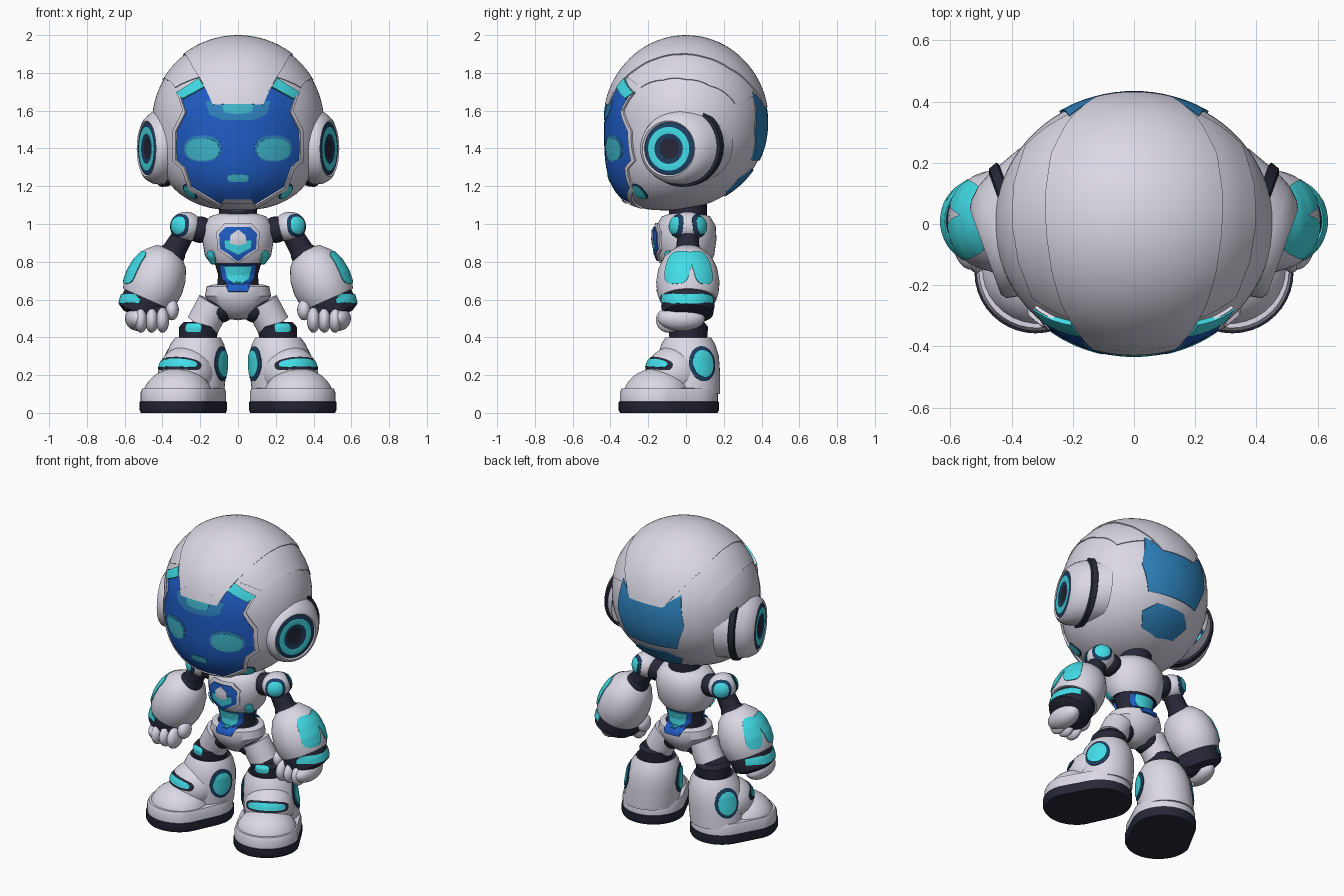
import bpy, bmesh
from math import sin, cos, pi, radians, sqrt, ceil
from mathutils import Vector, Matrix
from mathutils.bvhtree import BVHTree

cube = bpy.data.objects.get("Cube")
if cube:
    bpy.data.objects.remove(cube)


def material(name, *rgb):
    m = bpy.data.materials.new(name)
    m.use_nodes = True
    m.diffuse_color = (*rgb, 1)
    m.node_tree.nodes["Principled BSDF"].inputs["Base Color"].default_value = (*rgb, 1)
    return m


WHITE = material("shell white", 0.71, 0.69, 0.79)
DARK = material("rubber dark", 0.02, 0.02, 0.04)
NAVY = material("navy trim", 0.012, 0.05, 0.12)
BLUE = material("visor blue", 0.014, 0.11, 0.56)
SKY = material("panel blue", 0.028, 0.23, 0.52)
CYAN = material("light cyan", 0.055, 0.72, 0.8)
TEAL = material("display teal", 0.05, 0.47, 0.6)
I = Matrix.Identity(4)
UP = Vector((0, 0, 1))


def finish(name, bm, mats):
    """Make an object with soft shading and sharp creases; return its surface tree."""
    bmesh.ops.remove_doubles(bm, verts=bm.verts, dist=1e-5)
    bmesh.ops.recalc_face_normals(bm, faces=bm.faces)
    for f in bm.faces:
        f.smooth = True
    for e in bm.edges:
        e.smooth = len(e.link_faces) != 2 or e.calc_face_angle() < 0.7
    tree = BVHTree.FromBMesh(bm)
    mesh = bpy.data.meshes.new(name)
    bm.to_mesh(mesh)
    bm.free()
    for m in mats:
        mesh.materials.append(m)
    bpy.context.collection.objects.link(bpy.data.objects.new(name, mesh))
    return tree


def ball(name, loc, radii, mat, frame=I, seg=32, shape=lambda p: p):
    bm = bmesh.new()
    bmesh.ops.create_uvsphere(bm, u_segments=seg, v_segments=seg // 2, radius=1)
    place = frame @ Matrix.Translation(loc) @ Matrix.Diagonal((*radii, 1))
    for v in bm.verts:
        v.co = place @ shape(v.co)
    return finish(name, bm, [mat])


def limb(name, p, q, r1, r2, mat):
    p, q = Vector(p), Vector(q)
    bm = bmesh.new()
    turn = (q - p).to_track_quat('Z', 'Y').to_matrix().to_4x4()
    bmesh.ops.create_cone(bm, cap_ends=True, segments=28, radius1=r1, radius2=r2, depth=(q - p).length,
                          matrix=Matrix.Translation((p + q) / 2) @ turn)
    return finish(name, bm, [mat])


CIRCLE = [(cos(2 * pi * k / 40), sin(2 * pi * k / 40)) for k in range(40)]


def grid_faces(bm, rows, closed, tags=None):
    for i in range(len(rows) - 1):
        n = len(rows[i])
        for k in range(n if closed else n - 1):
            f = bm.faces.new((rows[i][k], rows[i][(k + 1) % n], rows[i + 1][(k + 1) % n], rows[i + 1][k]))
            f.material_index = tags[i] if tags else 0


def loft(name, sections, frame=I, outline=CIRCLE, depth=1):
    """Stack scaled outlines; each section is scale, height, material of the span above it."""
    mats = list(dict.fromkeys(s[2] for s in sections))
    bm = bmesh.new()
    rows = [[bm.verts.new(frame @ Vector((x * s, y * s * depth, z))) for x, y in outline] for s, z, _ in sections]
    grid_faces(bm, rows, True, [mats.index(s[2]) for s in sections])
    return finish(name, bm, mats)


def plate(name, tree, centre, normal, outline, mat, lift=0.006, inner=0.0):
    """Lay a thin outlined plate over a surface, following its curve."""
    n = Vector(normal).normalized()
    u = UP.cross(n).normalized()
    v = n.cross(u)
    pts = []
    for a, b in zip(outline, outline[1:] + outline[:1]):
        a, b = Vector(a), Vector(b)
        steps = max(1, ceil((b - a).length / 0.025))
        pts += [a.lerp(b, k / steps) for k in range(steps)]
    rings = [(inner + (1 - inner) * k / 7, lift) for k in range(8)] + [(1, -0.008)]
    if inner:
        rings.insert(0, (inner, -0.008))
    bm = bmesh.new()
    rows = []
    for t, h in rings:
        row = []
        for p in pts:
            at = Vector(centre) + u * p.x * t + v * p.y * t
            hit, nor, _, _ = tree.ray_cast(at + n, -n)
            if hit is None:
                hit, nor, _, _ = tree.find_nearest(at)
            row.append(bm.verts.new(hit + nor * h))
        rows.append(row)
    grid_faces(bm, rows, True)
    finish(name, bm, [mat])


def sym(half):
    return half + [(-x, z) for x, z in reversed(half) if x > 0]


def rounded(w, h, power=0.6, k=24):
    soft = lambda c: (1 if c > 0 else -1) * abs(c) ** power
    return [(w * soft(cos(2 * pi * i / k)), h * soft(sin(2 * pi * i / k))) for i in range(k)]


def flat_plate(name, tree, pts, mat, facing=-1, lift=0.006, grow=1, inner=0.0):
    """Plate on the front or back, outline given as x and z positions."""
    cx = (min(p[0] for p in pts) + max(p[0] for p in pts)) / 2
    cz = (min(p[1] for p in pts) + max(p[1] for p in pts)) / 2
    rel = [(-facing * (x - cx) * grow, (z - cz) * grow) for x, z in pts]
    plate(name, tree, (cx, 0, cz), (0, facing, 0), rel, mat, lift, inner)


# Head: ellipsoid with a fuller jaw pushed forward
HA, HB, HC, HZ = 0.455, 0.427, 0.448, 1.54


def jaw(p):
    if p.z >= 0:
        return p
    t = min(1, -p.z)
    flat = sqrt(max(0, 1 - t * t))
    k = (1 - t ** 2.4) ** (1 / 2.4) / flat if flat > 1e-4 else 1
    return Vector((p.x * k, p.y * k - 0.25 * t * t, p.z * 1.045))


head = ball("head", (0, 0, HZ), (HA, HB, HC), WHITE, seg=72, shape=jaw)


def crest(name, stations, lift):
    """Raised band running over the skull from brow to back."""
    first, last = stations[0][0], stations[-1][0]
    angles = [first] + [first + (last - first) * k / 36 for k in range(37)] + [last]
    bm = bmesh.new()
    rows = []
    for i, a in enumerate(angles):
        (a0, w0), (a1, w1) = next(p for p in zip(stations, stations[1:]) if a <= p[1][0] + 1e-6)
        w = w0 + (w1 - w0) * (a - a0) / (a1 - a0)
        row = []
        for j in range(23):
            x = w * max(-1, min(1, (j - 11) / 10))
            low = j in (0, 22) or i in (0, len(angles) - 1)
            k = 1 + (-0.01 if low else lift) / HC
            f = sqrt(1 - (x / HA) ** 2)
            row.append(bm.verts.new((x * k, -HB * f * cos(radians(a)) * k, HZ + HC * f * sin(radians(a)) * k)))
        rows.append(row)
    grid_faces(bm, rows, False)
    finish(name, bm, [WHITE])


crest("skull_crest", [(12, 0.13), (45, 0.23), (64, 0.262), (85, 0.28), (106, 0.283), (130, 0.265), (150, 0.21), (170, 0.12)], 0.012)
crest("skull_side_shell", [(36, 0.33), (60, 0.375), (90, 0.395), (125, 0.39), (160, 0.35)], 0.005)

# Visor with display shapes
visor = sym([(0, 1.67), (0.13, 1.67), (0.19, 1.74), (0.3, 1.68), (0.27, 1.59), (0.32, 1.49), (0.32, 1.34),
             (0.275, 1.3), (0.24, 1.2), (0.09, 1.11), (0.07, 1.135), (0, 1.135)])
flat_plate("visor", head, visor, BLUE)
flat_plate("visor_rim", head, visor, WHITE, lift=0.012, grow=1.06, inner=0.95)
flat_plate("forehead_glow", head, sym([(0, 1.65), (0.17, 1.65), (0.15, 1.58), (0.08, 1.55), (0, 1.55)]), SKY, lift=0.008)
flat_plate("forehead_light", head, sym([(0, 1.65), (0.09, 1.65), (0.07, 1.59), (0, 1.58)]), TEAL, lift=0.01)
plate("mouth_light", head, (0, 0, 1.245), (0, -1, 0), rounded(0.055, 0.02), TEAL, 0.009)
flat_plate("back_panel", head, sym([(0, 1.63), (0.12, 1.63), (0.21, 1.7), (0.24, 1.5), (0.18, 1.34), (0, 1.34)]), SKY, 1, 0.008)
flat_plate("back_lower_panel", head, sym([(0, 1.29), (0.1, 1.29), (0.17, 1.24), (0.12, 1.17), (0, 1.15)]), SKY, 1)

# Neck and torso
loft("neck", [(0.1, 1.0, DARK), (0.1, 1.12, DARK)], Matrix.Translation((0, 0.01, 0)))
torso = loft("torso", [(0, 0.49, WHITE), (0.07, 0.5, WHITE), (0.13, 0.55, WHITE), (0.175, 0.62, WHITE), (0.165, 0.67, WHITE),
                       (0.13, 0.68, DARK), (0.11, 0.68, DARK), (0.105, 0.73, DARK), (0.125, 0.8, DARK),
                       (0.145, 0.79, WHITE), (0.175, 0.83, WHITE), (0.19, 0.92, WHITE), (0.185, 0.99, WHITE),
                       (0.15, 1.04, WHITE), (0.1, 1.055, WHITE), (0, 1.055, WHITE)], depth=0.85)
badge = sym([(0, 0.985), (0.06, 0.985), (0.095, 0.95), (0.09, 0.87), (0, 0.81)])
flat_plate("badge_frame", torso, badge, WHITE, lift=0.012, grow=1.15)
flat_plate("badge", torso, badge, BLUE, lift=0.018, grow=0.97)
flat_plate("badge_light", torso, sym([(0, 0.915), (0.065, 0.915), (0.06, 0.875), (0, 0.84)]), CYAN, lift=0.021)
flat_plate("badge_core", torso, sym([(0, 0.97), (0.035, 0.94), (0.04, 0.9), (0, 0.89)]), WHITE, lift=0.023)
for label, facing in (("front", -1), ("back", 1)):
    flat_plate(label + "_waist_panel", torso, sym([(0, 0.785), (0.09, 0.785), (0.08, 0.72), (0.05, 0.64), (0, 0.64)]),
               BLUE, facing, 0.012)
    flat_plate(label + "_waist_light", torso, sym([(0, 0.78), (0.065, 0.78), (0.05, 0.71), (0, 0.67)]), CYAN, facing, 0.016)

# Boot sole outline: a wide toe circle joined to a heel circle
SOLE = [(0.2 * x, 0.2 * y - 0.105) if y < 0 else (0.192 * x, 0.192 * y + 0.052) for x, y in CIRCLE]

for side, s in (("left", 1), ("right", -1)):
    def at(x, y, z):
        return Vector((s * x, y, z))

    # Face details and ear pod, whose dish leans forward of its base
    flat_plate(side + "_temple_light", head, [(s * x, z) for x, z in ((0.318, 1.69), (0.2, 1.765), (0.175, 1.72), (0.285, 1.66))],
               CYAN, lift=0.017)
    for part, w, h, mat, lift in (("trim", 0.04, 0.046, NAVY, 0.005), ("light", 0.034, 0.04, CYAN, 0.009)):
        plate(f"{side}_cheek_{part}", head, at(0.253, -0.25, 1.172), at(0.55, -0.8, -0.25), rounded(w, h, 0.8), mat, lift)
    plate(side + "_eye_glow", head, at(0.185, 0, 1.4), (0, -1, 0), rounded(0.098, 0.07, 0.9), SKY, 0.008)
    plate(side + "_eye", head, at(0.185, 0, 1.395), (0, -1, 0), rounded(0.087, 0.058, 0.85), TEAL, 0.01)
    aim = at(cos(radians(20)), -sin(radians(20)), 0)
    ear = Matrix.Translation(at(0.4, -0.02, 1.41)) @ aim.to_track_quat('Z', 'Y').to_matrix().to_4x4()
    ear.col[2] = (*at(0.95, -0.8, -0.13), 0)
    loft(side + "_ear_pod", [(0.2, -0.1, WHITE), (0.2, -0.03, DARK), (0.214, -0.025, DARK), (0.214, 0.0, DARK),
                             (0.2, 0.005, WHITE), (0.192, 0.045, WHITE), (0.17, 0.078, WHITE), (0.148, 0.09, WHITE),
                             (0.14, 0.085, NAVY), (0.116, 0.09, CYAN), (0.08, 0.09, NAVY), (0.055, 0.085, DARK),
                             (0, 0.085, DARK)], ear)

    # Shoulder, upper arm and elbow
    ball(side + "_shoulder_joint", at(0.2, 0.01, 0.97), (0.075, 0.075, 0.07), DARK)
    shoulder = ball(side + "_shoulder", at(0.275, 0.01, 0.985), (0.085, 0.095, 0.08), WHITE)
    for label, y in (("front", -0.8), ("back", 0.8)):
        n = at(0.45, y, 0.1)
        plate(f"{side}_{label}_shoulder_ring", shoulder, at(0.275, 0.01, 0.985), n, rounded(0.058, 0.058, 0.85), NAVY, 0.004)
        plate(f"{side}_{label}_shoulder_light", shoulder, at(0.275, 0.01, 0.985), n, rounded(0.042, 0.042, 0.85), CYAN, 0.008)
    limb(side + "_upper_arm", at(0.28, 0.01, 0.96), at(0.36, 0.01, 0.82), 0.055, 0.065, DARK)
    ball(side + "_elbow", at(0.355, 0.01, 0.835), (0.075, 0.075, 0.065), DARK)
    plate(side + "_chest_light", torso, at(0.14, -0.085, 0.825), at(0.45, -0.9, 0), rounded(0.026, 0.036, 0.9), CYAN, 0.009)

    # Forearm with light panels and cuff
    arm = Matrix.Translation(at(0.428, 0.01, 0.72)) @ Matrix.Rotation(radians(-24 * s), 4, 'Y')
    forearm = loft(side + "_forearm", [(0, 0.165, WHITE), (0.07, 0.155, WHITE), (0.12, 0.105, WHITE), (0.147, 0.04, WHITE),
                                       (0.157, -0.03, WHITE), (0.152, -0.09, WHITE), (0.14, -0.13, WHITE),
                                       (0.13, -0.13, DARK), (0.132, -0.17, DARK), (0.125, -0.215, DARK),
                                       (0.09, -0.235, DARK), (0, -0.235, DARK)], arm, depth=1.07)
    for label, y, w in (("front", -0.37, 0.07), ("back", 0.55, 0.055)):
        plate(f"{side}_{label}_forearm_panel", forearm, at(0.428, 0.01, 0.76), at(0.9, y, 0.06), rounded(w, 0.088), CYAN, 0.006)
    cuff = sym([(0, 0.008), (0.06, 0.016), (0.13, 0.038), (0.135, 0), (0.07, -0.034), (0, -0.042)])
    plate(side + "_cuff_light", forearm, arm @ Vector((0, 0, -0.17)), at(0.9, -0.08, 0.4), cuff, CYAN)

    # Fist
    ball(side + "_palm", at(0.455, -0.02, 0.535), (0.1, 0.1, 0.08), DARK)
    ball(side + "_hand_back", at(0.53, -0.025, 0.5), (0.068, 0.125, 0.066), WHITE)
    for k, x in enumerate((0.4, 0.457, 0.514)):
        ball(f"{side}_finger_{k + 1}", at(x, -0.09, 0.492), (0.036, 0.07, 0.068), WHITE, seg=20)
    ball(side + "_thumb", at(0.35, -0.06, 0.545), (0.037, 0.055, 0.055), WHITE, seg=20)

    # Thigh
    ball(side + "_hip_joint", at(0.1, 0, 0.55), (0.085, 0.085, 0.075), DARK)
    limb(side + "_thigh", at(0.125, 0, 0.58), at(0.187, 0.01, 0.465), 0.09, 0.09, WHITE)

    # Shin, turned outward with the boot and leaning in toward the knee
    leg = Matrix.Translation(at(0.235, 0.012, 0)) @ Matrix.Rotation(radians(27 * s), 4, 'Z')
    turn = leg.to_3x3()
    lean = Matrix.Translation(at(0.017, 0, 0)) @ leg
    lean.col[2] = (-0.1 * s, 0, 1, 0)
    shin = loft(side + "_shin", [(0, 0.485, DARK), (0.085, 0.48, DARK), (0.105, 0.455, DARK), (0.1, 0.395, DARK),
                                 (0.12, 0.4, WHITE), (0.142, 0.365, WHITE), (0.162, 0.3, WHITE), (0.168, 0.22, WHITE),
                                 (0.168, 0.1, WHITE), (0, 0.1, WHITE)], lean)
    plate(side + "_knee_light", shin, at(0.222, 0, 0.448), at(0.15, -1, 0), rounded(0.042, 0.023), CYAN, 0.009)
    for label, d in (("outer", 1), ("inner", -1)):
        for part, r, mat, lift in (("ring", 0.085, NAVY, 0.005), ("light", 0.065, CYAN, 0.009)):
            plate(f"{side}_{label}_shin_{part}", shin, leg @ Vector((0, 0.01, 0.26)), turn @ Vector((d, 0, 0)),
                  [(r * 0.9 * x, r * 1.08 * y) for x, y in CIRCLE], mat, lift)
    instep = ball(side + "_instep", (0, -0.08, 0.21), (0.152, 0.155, 0.145), WHITE, leg)
    for part, w, h, mat, lift in (("trim", 0.125, 0.034, DARK, 0.004), ("band", 0.108, 0.022, CYAN, 0.008)):
        plate(f"{side}_instep_{part}", instep, leg @ Vector((0, -0.2, 0.258)), turn @ Vector((0, -1, 0.3)), rounded(w, h), mat, lift)

    # Boot
    boot = leg @ Matrix.Translation((0, -0.085, 0))
    loft(side + "_boot_sole", [(0, 0, DARK), (0.97, 0, DARK), (1, 0.015, DARK), (1, 0.058, DARK), (0.975, 0.06, WHITE),
                               (0.975, 0.11, WHITE), (0.94, 0.13, WHITE), (0, 0.135, WHITE)], boot, SOLE)
    ball(side + "_toe_cap", (0, -0.185, 0.085), (0.187, 0.18, 0.152), WHITE, leg,
         shape=lambda p: Vector((p.x, p.y, max(p.z, -0.1))))
